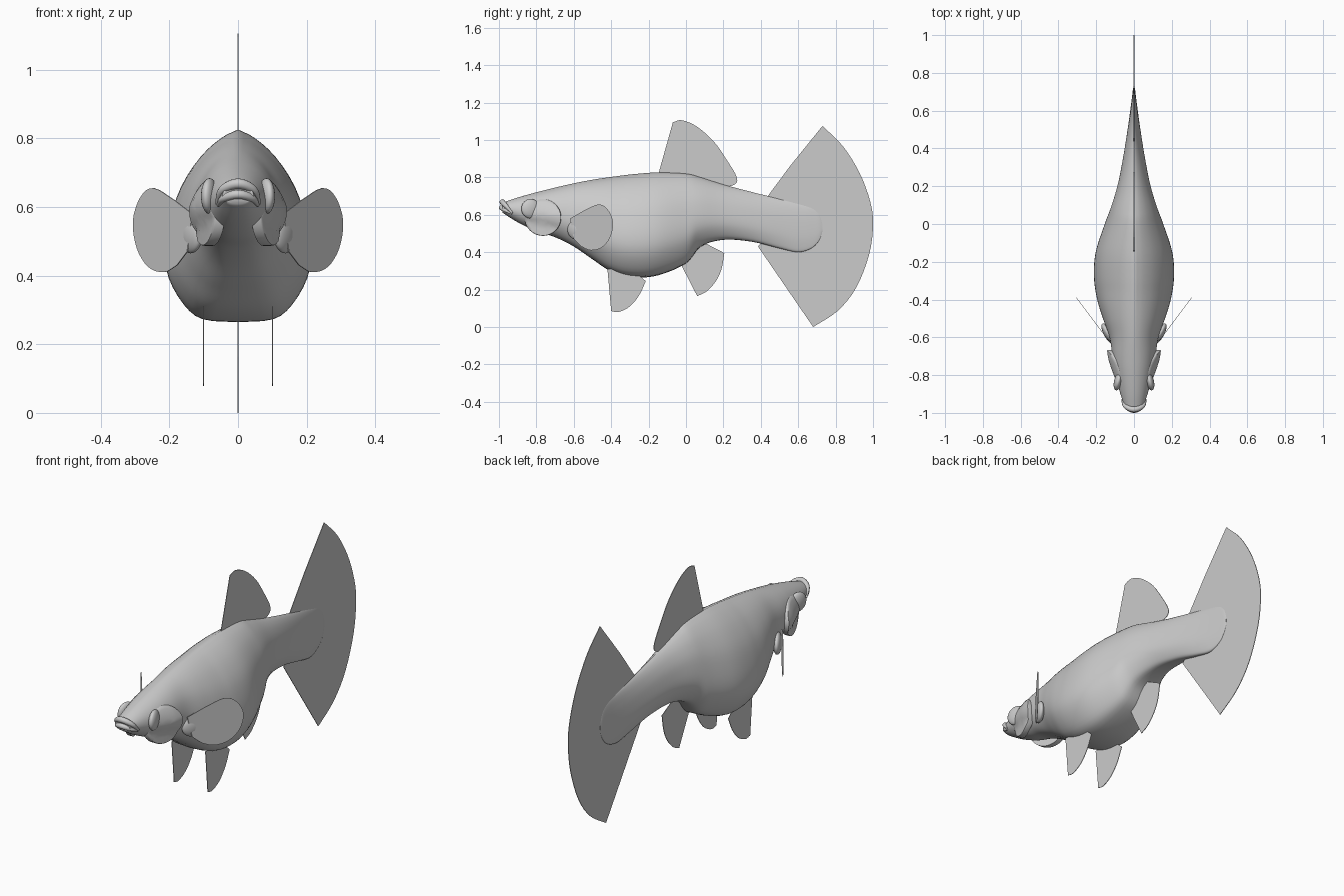
import bpy, bmesh, math
from mathutils import Vector

cube = bpy.data.objects.get("Cube")
if cube:
    bpy.data.objects.remove(cube, do_unlink=True)

grey = bpy.data.materials.new("plain grey")
grey.use_nodes = True
grey.diffuse_color = (0.6, 0.6, 0.6, 1)
grey.node_tree.nodes["Principled BSDF"].inputs["Base Color"].default_value = (0.6, 0.6, 0.6, 1)


def spline(pts, n):
    """Smooth curve through the points, n samples per span."""
    p = [Vector(q) for q in pts]
    p = [2 * p[0] - p[1]] + p + [2 * p[-1] - p[-2]]
    out = []
    for a, b, c, d in zip(p, p[1:], p[2:], p[3:]):
        for i in range(n):
            t = i / n
            out.append(b + (c - a) * t / 2 + (2 * a - 5 * b + 4 * c - d) * t**2 / 2
                       + (3 * b - a - 3 * c + d) * t**3 / 2)
    return out + [p[-2]]


def lookup(table, v, key):
    """Linear reading of a sampled curve at the given key column."""
    for a, b in zip(table, table[1:]):
        if v <= b[key]:
            return a.lerp(b, max(0, (v - a[key]) / max(b[key] - a[key], 1e-6)))
    return table[-1]


def finish(name, bm, angle=40):
    bmesh.ops.recalc_face_normals(bm, faces=bm.faces)
    me = bpy.data.meshes.new(name)
    bm.to_mesh(me)
    bm.free()
    ob = bpy.data.objects.new(name, me)
    bpy.context.collection.objects.link(ob)
    me.materials.append(grey)
    bpy.ops.object.select_all(action='DESELECT')
    bpy.context.view_layer.objects.active = ob
    ob.select_set(True)
    bpy.ops.object.shade_smooth_by_angle(angle=math.radians(angle))
    return ob


def skin(bm, rings, closed=True):
    """Bridge equal rings of points and cap both ends."""
    vs = [[bm.verts.new(p) for p in r] for r in rings]
    n = len(vs[0])
    for a, b in zip(vs, vs[1:]):
        for i in range(n):
            j = (i + 1) % n
            bm.faces.new((a[i], a[j], b[j], b[i]))
    if closed:
        bm.faces.new(vs[0])
    bm.faces.new(vs[-1])


# Body stations: y, underside, back, half width
STATIONS = spline([
    (-0.98, 0.610, 0.665, 0.045), (-0.90, 0.560, 0.692, 0.072), (-0.80, 0.512, 0.720, 0.098),
    (-0.70, 0.480, 0.745, 0.115), (-0.60, 0.430, 0.768, 0.130), (-0.50, 0.362, 0.787, 0.165),
    (-0.40, 0.297, 0.802, 0.195), (-0.28, 0.266, 0.817, 0.212), (-0.15, 0.276, 0.826, 0.203),
    (0.00, 0.340, 0.820, 0.155), (0.08, 0.430, 0.800, 0.125), (0.20, 0.466, 0.762, 0.088),
    (0.35, 0.456, 0.722, 0.058), (0.50, 0.420, 0.685, 0.034), (0.60, 0.400, 0.660, 0.020),
    (0.67, 0.420, 0.640, 0.011), (0.71, 0.460, 0.610, 0.006), (0.73, 0.51, 0.56, 0.002)], 6)
# Half cross-section: width share, height share, with a ridged back
RIDGED = spline([(0, 0), (0.48, 0.015), (0.74, 0.09), (0.95, 0.23), (1, 0.37), (0.93, 0.54),
                 (0.78, 0.71), (0.52, 0.86), (0.24, 0.955), (0, 1)], 3)
ROUND = [Vector((math.sin(math.pi * i / 27), 0.5 - 0.5 * math.cos(math.pi * i / 27)))
         for i in range(28)]


def section(y):
    ridge = 0.25 + 0.75 * min(1, max(0, (y + 0.75) / 0.4))
    return [a.lerp(b, ridge) for a, b in zip(ROUND, RIDGED)]


def half_width(y, z, floor=0.0):
    _, lo, hi, w = lookup(STATIONS, y, 0)
    t = min(1, max(floor, (z - lo) / (hi - lo)))
    return w * lookup(section(y), t, 1)[0]


bm = bmesh.new()
rings = []
for y, lo, hi, w in STATIONS:
    half = [(w * p[0], y, lo + (hi - lo) * p[1]) for p in section(y)]
    rings.append(half + [(-x, yy, z) for x, yy, z in half[-2:0:-1]])
skin(bm, rings)
finish("body", bm, 60)


def ball(name, centre, radii, turn=0):
    bm = bmesh.new()
    bmesh.ops.create_uvsphere(bm, u_segments=24, v_segments=16, radius=1)
    ob = finish(name, bm, 60)
    ob.location, ob.scale, ob.rotation_euler = centre, radii, (0, 0, turn)


# Gill covers follow the head and lift off it towards the rear
def gill_cover(name, side):
    bm = bmesh.new()
    rings = []
    for s, sink in [(1, 0.03), (1, 0.004), (0.98, 0), (0.85, 0), (0.65, 0), (0.4, 0), (0.15, 0)]:
        ring = []
        for k in range(40):
            a = math.tau * k / 40
            y, z = -0.765 + 0.098 * s * math.cos(a), 0.585 + 0.098 * s * math.sin(a)
            lift = 0.024 * min(1, max(0, (y + 0.86) / 0.14)) * min(1, max(0, (0.70 - z) / 0.1))
            ring.append((side * (half_width(y, z, 0.2) + lift - sink), y, z))
        rings.append(ring)
    skin(bm, rings)
    finish(name, bm, 50)


# Lips: tapered arched tubes
def lip(name, path, radius):
    pts = spline(path, 6)
    bm = bmesh.new()
    rings = []
    for i, p in enumerate(pts):
        d = (pts[min(i + 1, len(pts) - 1)] - pts[max(i - 1, 0)]).normalized()
        u = d.cross(Vector((0, 0, 1))).normalized()
        v = d.cross(u)
        r = radius * (0.35 + 0.65 * math.sin(math.pi * i / (len(pts) - 1)))
        rings.append([p + r * (u * math.cos(math.tau * k / 12) + v * math.sin(math.tau * k / 12))
                      for k in range(12)])
    skin(bm, rings)
    finish(name, bm, 60)


lip("upper_lip", [(-0.062, -0.93, 0.61), (-0.045, -0.965, 0.65), (0, -0.982, 0.668),
                  (0.045, -0.965, 0.65), (0.062, -0.93, 0.61)], 0.015)
lip("lower_lip", [(-0.058, -0.93, 0.605), (-0.042, -0.968, 0.625), (0, -0.987, 0.637),
                  (0.042, -0.968, 0.625), (0.058, -0.93, 0.605)], 0.013)


# Thin fins: straight root points, then a rounded outer edge, as (y, z)
def fin(name, root, edge, x=0.0, slope=0.0, thick=0.003):
    outline = [Vector(p) for p in root] + spline(edge, 4)
    bm = bmesh.new()
    rings = [[(x + slope * (p[0] + 0.61) * (1 if x >= 0 else -1) + s * thick / 2, p[0], p[1])
              for p in outline] for s in (-1, 1)]
    skin(bm, rings)
    finish(name, bm, 30)


fin("tail_fin", [(0.385, 0.43), (0.5, 0.56), (0.43, 0.69), (0.56, 0.865)],
    [(0.73, 1.075), (0.84, 0.965), (0.93, 0.82), (0.985, 0.67), (1.0, 0.55), (0.98, 0.39),
     (0.91, 0.21), (0.81, 0.085), (0.68, 0.0)])
fin("dorsal_fin", [(0.2, 0.74), (0, 0.78), (-0.15, 0.81)],
    [(-0.07, 1.095), (-0.02, 1.105), (0.06, 1.07), (0.15, 0.99), (0.22, 0.89), (0.27, 0.805),
     (0.265, 0.765), (0.21, 0.745)])
fin("anal_fin", [(0.08, 0.46), (-0.03, 0.34)],
    [(0.06, 0.165), (0.11, 0.19), (0.16, 0.245), (0.19, 0.31), (0.205, 0.395)])

for label, side in (("left", 1), ("right", -1)):
    gill_cover(label + "_gill_cover", side)
    ball(label + "_eye", (side * 0.083, -0.83, 0.632), (0.022, 0.052, 0.052), side * 0.25)
    ball(label + "_fin_base", (side * 0.138, -0.58, 0.52), (0.022, 0.06, 0.055), -side * 0.5)
    fin(label + "_pectoral_fin", [(-0.60, 0.47), (-0.62, 0.58)],
        [(-0.55, 0.62), (-0.47, 0.655), (-0.42, 0.63), (-0.39, 0.56), (-0.405, 0.48),
         (-0.45, 0.425), (-0.51, 0.41), (-0.56, 0.43)], side * 0.14, 0.75)
    fin(label + "_pelvic_fin", [(-0.29, 0.31), (-0.42, 0.31)],
        [(-0.40, 0.085), (-0.36, 0.08), (-0.30, 0.11), (-0.25, 0.17), (-0.215, 0.245)],
        side * 0.1)
